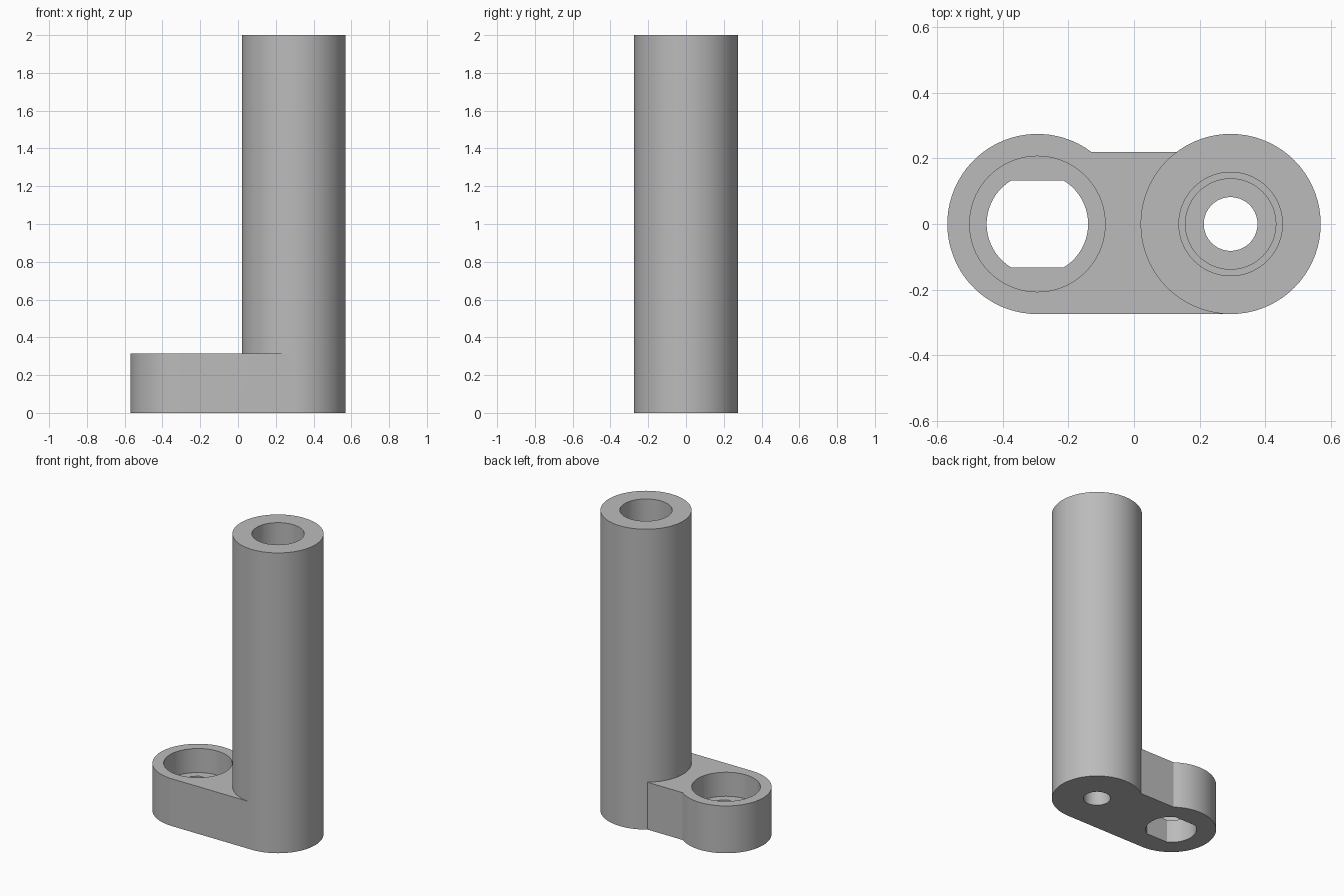
import bpy
import bmesh
from math import cos, sin, asin, pi

cube = bpy.data.objects.get("Cube")
if cube:
    bpy.data.objects.remove(cube, do_unlink=True)

SPACING = 0.295      # distance of each axis from the middle
RADIUS = 0.275       # outer radius of post and boss
ARM_HEIGHT = 0.315
ARM_BACK = 0.22
POST_HEIGHT = 2.0
SIDES = 72

grey = bpy.data.materials.new("plain grey")
grey.use_nodes = True
colour = (0.5, 0.5, 0.5, 1)
grey.diffuse_color = colour
grey.node_tree.nodes["Principled BSDF"].inputs["Base Color"].default_value = colour


def arc(cx, radius, start, end, steps):
    """Points of an arc around (cx, 0), both ends included."""
    angles = [start + (end - start) * i / steps for i in range(steps + 1)]
    return [(cx + radius * cos(a), radius * sin(a)) for a in angles]


def circle(cx, radius):
    return arc(cx, radius, 0, 2 * pi, SIDES)[:-1]


def prism(name, outline, bottom, top):
    """Solid with the given counter-clockwise outline."""
    bm = bmesh.new()
    face = bm.faces.new([bm.verts.new((x, y, bottom)) for x, y in outline])
    ext = bmesh.ops.extrude_face_region(bm, geom=[face], use_keep_orig=True)
    for v in ext["geom"]:
        if isinstance(v, bmesh.types.BMVert):
            v.co.z = top
    bmesh.ops.recalc_face_normals(bm, faces=bm.faces)
    mesh = bpy.data.meshes.new(name)
    bm.to_mesh(mesh)
    bm.free()
    mesh.materials.append(grey)
    obj = bpy.data.objects.new(name, mesh)
    bpy.context.collection.objects.link(obj)
    return obj


def combine(target, tool, operation):
    """Apply a boolean and discard the tool."""
    mod = target.modifiers.new(operation.lower(), "BOOLEAN")
    mod.operation = operation
    mod.solver = "EXACT"
    mod.object = tool
    bpy.context.view_layer.objects.active = target
    bpy.ops.object.modifier_apply(modifier=mod.name)
    bpy.data.objects.remove(tool, do_unlink=True)


# Upright post
bracket = prism("post_bracket", circle(SPACING, RADIUS), 0, POST_HEIGHT)

# Arm with round boss: straight front edge, recessed back edge
waist = asin(ARM_BACK / RADIUS)
outline = arc(-SPACING, RADIUS, waist, 1.5 * pi, 44)
outline += [(SPACING, -RADIUS), (SPACING, ARM_BACK)]
combine(bracket, prism("arm", outline, 0, ARM_HEIGHT), "UNION")

# Stepped bore down the post: radius, bottom, top
for radius, bottom, top in [(0.158, 0.5, 2.1), (0.138, 0.2, 0.6), (0.082, -0.1, 0.3)]:
    combine(bracket, prism("post_bore", circle(SPACING, radius), bottom, top), "DIFFERENCE")

# Round recess in the boss
combine(bracket, prism("recess", circle(-SPACING, 0.207), 0.155, 0.5), "DIFFERENCE")

# Through hole with two flats
hole_radius, flat = 0.155, 0.133
corner = asin(flat / hole_radius)
hole = arc(-SPACING, hole_radius, -corner, corner, 20)
hole += arc(-SPACING, hole_radius, pi - corner, pi + corner, 20)
combine(bracket, prism("flatted_hole", hole, -0.1, 0.25), "DIFFERENCE")

# Smooth the round walls, keep edges sharp
bpy.ops.object.select_all(action="DESELECT")
bracket.select_set(True)
bpy.context.view_layer.objects.active = bracket
bpy.ops.object.shade_smooth_by_angle(angle=pi / 9)
